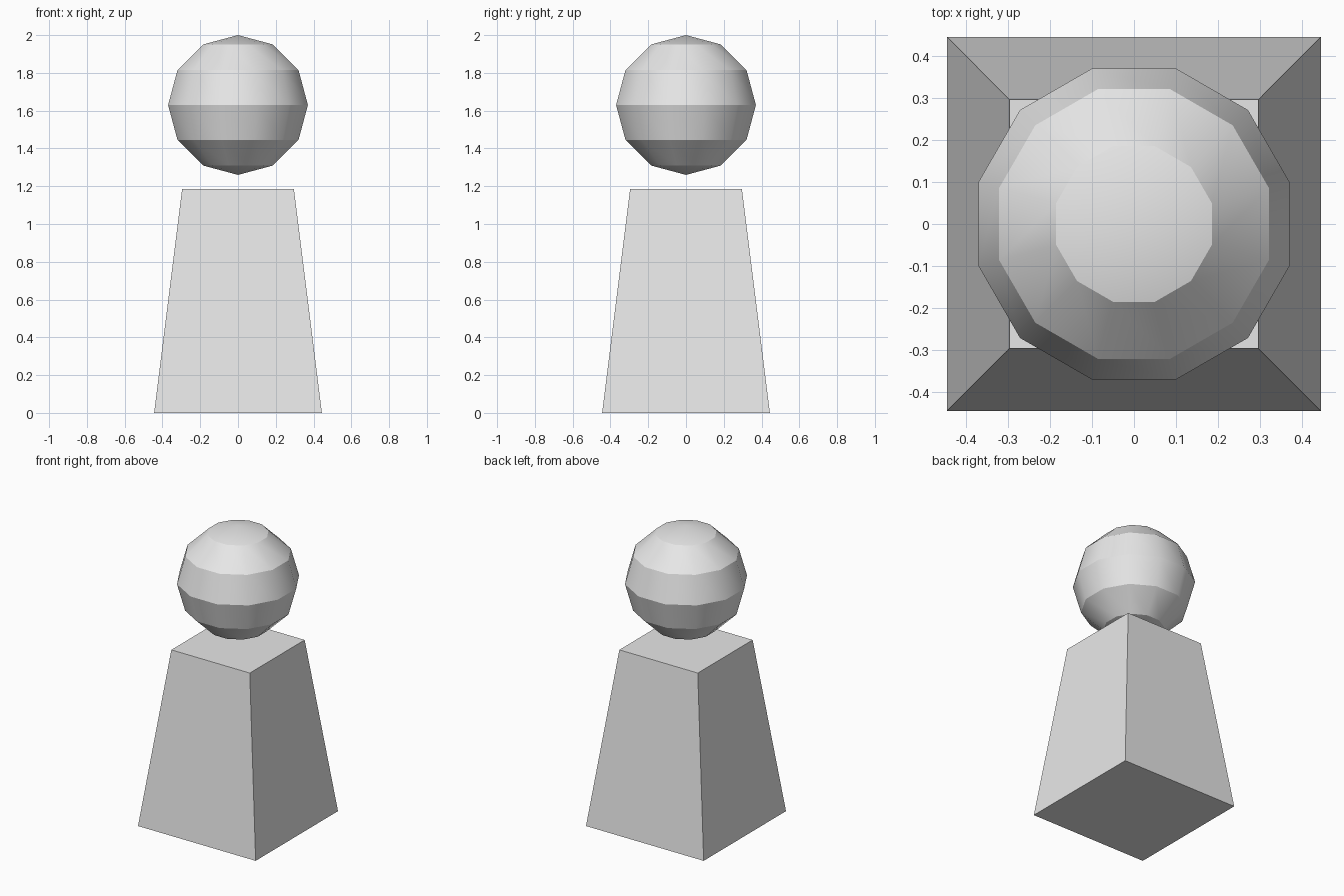
import bpy
from math import radians, cos

# Remove the default object
cube = bpy.data.objects.get("Cube")
if cube:
    bpy.data.objects.remove(cube, do_unlink=True)

# Single plain colour
grey = bpy.data.materials.new("light_grey")
grey.use_nodes = True
colour = (0.8, 0.8, 0.8, 1.0)
grey.diffuse_color = colour
grey.node_tree.nodes["Principled BSDF"].inputs["Base Color"].default_value = colour


def finish(name):
    obj = bpy.context.object
    obj.name = name
    obj.data.materials.append(grey)
    bpy.ops.object.transform_apply(location=False, rotation=True, scale=True)
    return obj


# Tapered square body
half_base, half_top, height = 0.444, 0.296, 1.185
bpy.ops.mesh.primitive_cone_add(
    vertices=4, radius1=half_base * 2 ** 0.5, radius2=half_top * 2 ** 0.5,
    depth=height, location=(0, 0, height / 2), rotation=(0, 0, radians(45)))
finish("body")

# Floating low-poly head, flat sides facing the axes
radius = 0.37
bpy.ops.mesh.primitive_uv_sphere_add(
    segments=12, ring_count=6, radius=radius,
    location=(0, 0, 2 - radius), rotation=(0, 0, radians(15)))
wide = 1 / cos(radians(15))
bpy.context.object.scale = (wide, wide, 1)
finish("head")
bpy.ops.object.shade_smooth_by_angle(angle=radians(29.9))
